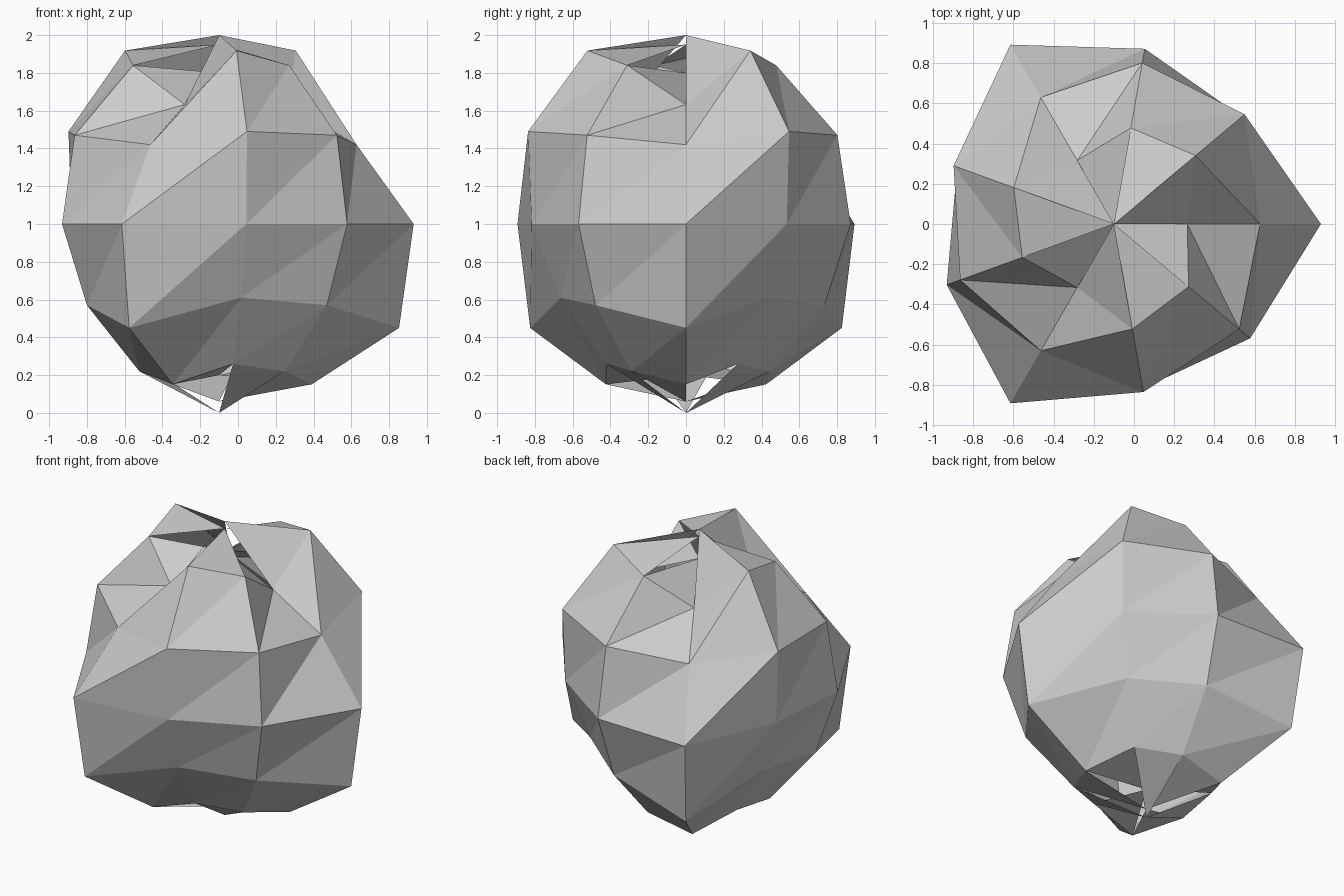
import bpy, bmesh, math
from mathutils import Vector

if "Cube" in bpy.data.objects:
    bpy.data.objects.remove(bpy.data.objects["Cube"])

CENTRE = Vector((-0.1, 0, 1))
SEGMENTS = 9

# Radius of each ring (by elevation); three values repeat around the boulder
RINGS = [
    (60, (0.73, 1.06, 0.97)),
    (30, (0.84, 0.98, 0.94)),
    (0, (1.03, 0.83, 0.885)),
    (-30, (1.10, 0.78, 0.86)),
    (-60, (0.98, 0.855, 0.90)),
]
# Each cap triangle has its own loose tip, leaving the small cracks at the poles
TOP_TIPS = (1.0, 0.95, 0.80)
BOTTOM_TIPS = (0.80, 1.0, 0.94)


def ring_point(elevation, segment, radius):
    e, a = math.radians(elevation), math.tau * segment / SEGMENTS
    return CENTRE + radius * Vector((math.cos(e) * math.cos(a),
                                     math.cos(e) * math.sin(a), math.sin(e)))


bm = bmesh.new()
rings = [[bm.verts.new(ring_point(elev, i, radii[i % 3])) for i in range(SEGMENTS)]
         for elev, radii in RINGS]

for i in range(SEGMENTS):
    j = (i + 1) % SEGMENTS
    # Side facets
    for upper, lower in zip(rings, rings[1:]):
        bm.faces.new((lower[i], upper[j], upper[i]))
        bm.faces.new((lower[i], lower[j], upper[j]))
    # Top and bottom cap facets
    top = bm.verts.new(CENTRE + Vector((0, 0, TOP_TIPS[i % 3])))
    bottom = bm.verts.new(CENTRE - Vector((0, 0, BOTTOM_TIPS[i % 3])))
    bm.faces.new((top, rings[0][i], rings[0][j]))
    bm.faces.new((bottom, rings[-1][j], rings[-1][i]))

mesh = bpy.data.meshes.new("boulder")
bm.to_mesh(mesh)
bm.free()

# Plain grey stone
stone = bpy.data.materials.new("stone_grey")
stone.diffuse_color = (0.6, 0.6, 0.6, 1)
stone.use_nodes = True
stone.node_tree.nodes["Principled BSDF"].inputs["Base Color"].default_value = stone.diffuse_color
mesh.materials.append(stone)

boulder = bpy.data.objects.new("boulder", mesh)
bpy.context.collection.objects.link(boulder)
